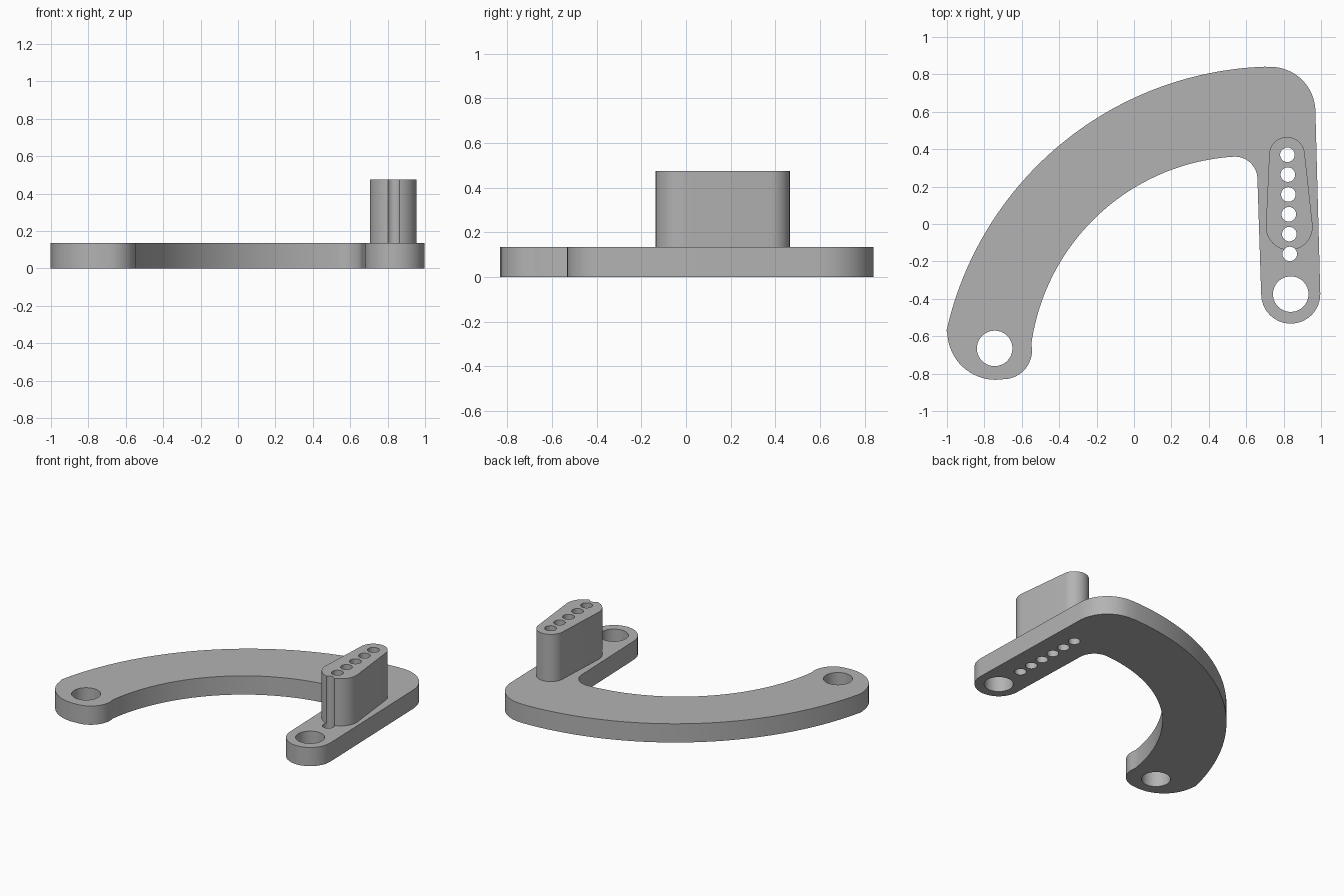
import bpy, bmesh
from math import sin, cos, pi, radians, atan2, hypot, acos

old = bpy.data.objects.get("Cube")
if old:
    bpy.data.objects.remove(old, do_unlink=True)

PLATE_TOP = 0.135
BOSS_TOP = 0.475

grey = bpy.data.materials.new("plain_grey")
grey.use_nodes = True
grey.diffuse_color = (0.45, 0.45, 0.45, 1)
grey.node_tree.nodes["Principled BSDF"].inputs["Base Color"].default_value = (0.45, 0.45, 0.45, 1)


def arc(cx, cy, r, a0, a1, n=16):
    """Points on an arc, from angle a0 to a1 in radians."""
    return [(cx + r * cos(a0 + (a1 - a0) * i / n),
             cy + r * sin(a0 + (a1 - a0) * i / n)) for i in range(n + 1)]


def arc_between(cx, cy, r, p, q, n=40):
    """Arc round a centre, aimed from point p to point q."""
    return arc(cx, cy, r, atan2(p[1] - cy, p[0] - cx), atan2(q[1] - cy, q[0] - cx), n)


def add_prism(bm, points, z0, z1):
    base = bm.faces.new([bm.verts.new((x, y, z0)) for x, y in points])
    new = bmesh.ops.extrude_face_region(bm, geom=[base])["geom"]
    bmesh.ops.translate(bm, vec=(0, 0, z1 - z0),
                        verts=[v for v in new if isinstance(v, bmesh.types.BMVert)])


def make_object(name, outlines, z0, z1):
    bm = bmesh.new()
    for points in outlines:
        add_prism(bm, points, z0, z1)
    bmesh.ops.recalc_face_normals(bm, faces=bm.faces[:])
    mesh = bpy.data.meshes.new(name)
    bm.to_mesh(mesh)
    bm.free()
    mesh.materials.append(grey)
    obj = bpy.data.objects.new(name, mesh)
    bpy.context.collection.objects.link(obj)
    return obj


# Curved arm with a straight leg, outlined clockwise
outline = (
    arc_between(0.761, -0.965, 1.807, (-1.0, -0.57), (0.70, 0.84), 56)   # outer sweep
    + arc(0.73, 0.60, 0.24, pi / 2, 0)                                 # outer corner
    + arc(0.838, -0.375, 0.158, 0, -pi)                                # leg end
    + arc(0.54, 0.24, 0.12, 0, pi / 2)                                 # inner corner
    + arc_between(0.604, -0.802, 1.164, (0.53, 0.36), (-0.545, -0.64), 48)  # inner sweep
    + arc(-0.70, -0.675, 0.155, 0, -pi / 2)                            # arm end
    + arc(-0.74, -0.575, 0.258, -pi / 2, -pi + 0.05)
)
plate = make_object("curved_arm_plate", [outline], 0, PLATE_TOP)

# Raised block: a tapered slot shape round two circles
top, low = (0.818, 0.37, 0.095), (0.83, -0.015, 0.125)
axis = atan2(top[1] - low[1], top[0] - low[0])
spread = acos((low[2] - top[2]) / hypot(top[0] - low[0], top[1] - low[1]))
block_outline = (arc(*top, axis + spread, axis - spread, 20)
                 + arc(*low, axis - spread, axis + spread - 2 * pi, 24))
block = make_object("raised_block", [block_outline], PLATE_TOP, BOSS_TOP)

# Bolt holes and the row of small pin holes
holes = [arc(x, y, 0.095, 0, 2 * pi, 40)[:-1]
         for x, y in ((-0.745, -0.665), (0.838, -0.375))]
holes += [arc(0.82 + 0.0026 * i, 0.37 - 0.106 * i, 0.039, 0, 2 * pi, 24)[:-1]
          for i in range(6)]
cutter = make_object("hole_cutter", holes, -0.2, 0.8)
cutter.hide_render = True

for obj in (plate, block):
    mod = obj.modifiers.new("holes", 'BOOLEAN')
    mod.operation = 'DIFFERENCE'
    mod.solver = 'EXACT'
    mod.object = cutter
    bpy.ops.object.select_all(action='DESELECT')
    obj.select_set(True)
    bpy.context.view_layer.objects.active = obj
    bpy.ops.object.modifier_apply(modifier=mod.name)
    bpy.ops.object.shade_smooth_by_angle(angle=radians(30))

bpy.data.objects.remove(cutter, do_unlink=True)
